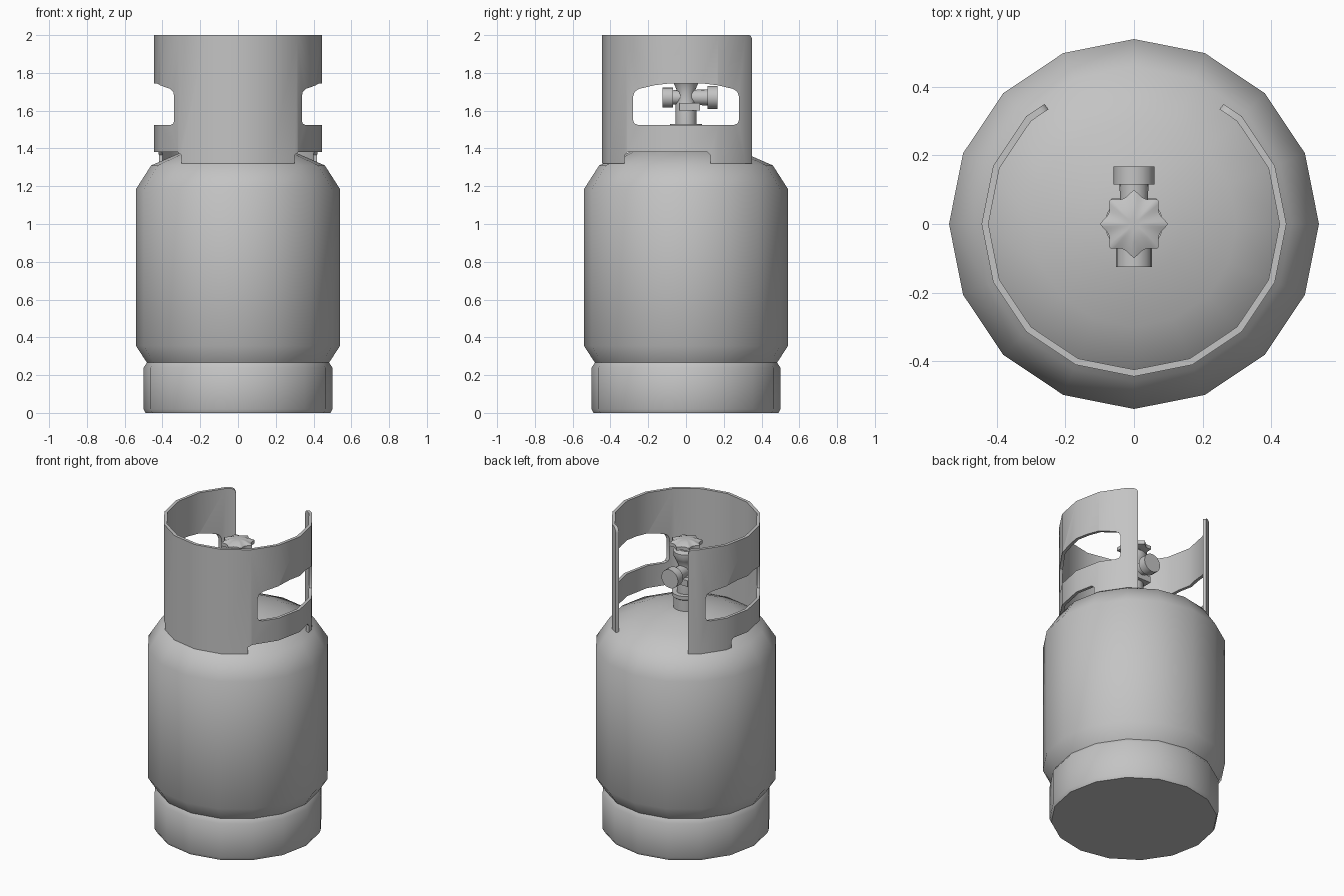
import bpy, bmesh, math
from mathutils import Matrix, Vector

cube = bpy.data.objects.get("Cube")
if cube:
    bpy.data.objects.remove(cube, do_unlink=True)

steel = bpy.data.materials.new("grey_steel")
steel.use_nodes = True
GREY = (0.55, 0.55, 0.55, 1)
steel.diffuse_color = GREY
next(n for n in steel.node_tree.nodes if n.type == 'BSDF_PRINCIPLED').inputs["Base Color"].default_value = GREY


def make_object(name, bm, smooth=None):
    bmesh.ops.recalc_face_normals(bm, faces=bm.faces[:])
    mesh = bpy.data.meshes.new(name)
    bm.to_mesh(mesh)
    bm.free()
    mesh.materials.append(steel)
    obj = bpy.data.objects.new(name, mesh)
    bpy.context.collection.objects.link(obj)
    if smooth:
        smooth_object(obj, smooth)
    return obj


def smooth_object(obj, degrees):
    bpy.ops.object.select_all(action='DESELECT')
    obj.select_set(True)
    bpy.context.view_layer.objects.active = obj
    bpy.ops.object.shade_smooth_by_angle(angle=math.radians(degrees))


def lathe(name, profile, sides=16, shape=lambda a: 1.0, matrix=None, smooth=40):
    """Revolve (radius, height) points; shape scales the radius by angle."""
    bm = bmesh.new()
    angles = [2 * math.pi * i / sides for i in range(sides)]
    rings = [[bm.verts.new((r * shape(a) * math.cos(a), r * shape(a) * math.sin(a), z))
              for a in angles] for r, z in profile]
    for low, high in zip(rings, rings[1:]):
        for i in range(sides):
            j = (i + 1) % sides
            bm.faces.new((low[i], low[j], high[j], high[i]))
    bm.faces.new(rings[0][::-1])
    bm.faces.new(rings[-1])
    if matrix:
        bm.transform(matrix)
    return make_object(name, bm, smooth)


def side_prism(name, outline):
    """Extrude a (y, z) outline right across the model along x."""
    bm = bmesh.new()
    face = bm.faces.new([bm.verts.new((-1, y, z)) for y, z in outline])
    ext = bmesh.ops.extrude_face_region(bm, geom=[face])
    bmesh.ops.translate(bm, vec=(2, 0, 0),
                        verts=[v for v in ext["geom"] if isinstance(v, bmesh.types.BMVert)])
    return make_object(name, bm)


# Foot ring and tank
lathe("foot_ring", [(0.49, 0), (0.5, 0.02), (0.5, 0.24), (0.48, 0.27)])
lathe("tank_body", [(0.48, 0.262), (0.54, 0.355), (0.54, 1.185), (0.46, 1.31),
                    (0.3, 1.38), (0.15, 1.42), (0.05, 1.432)])

# Collar: an open ring of flat panels, with the gap at the back
OUTER, INNER, BASE, TOP = 0.445, 0.425, 1.32, 2.0
corners = [Vector((math.cos(a), math.sin(a)))
           for a in (math.radians(22.5 * k) for k in range(-10, 3))]
right_end = corners[-1].lerp(Vector((math.cos(math.radians(67.5)), math.sin(math.radians(67.5)))), 0.37)
left_end = Vector((-right_end.x, right_end.y))
path = [left_end] + corners + [right_end]

bm = bmesh.new()
sections = [[bm.verts.new((p.x * r, p.y * r, z))
             for r, z in ((INNER, BASE), (OUTER, BASE), (OUTER, TOP), (INNER, TOP))]
            for p in path]
for a, b in zip(sections, sections[1:]):
    for i in range(4):
        j = (i + 1) % 4
        bm.faces.new((a[i], a[j], b[j], b[i]))
bm.faces.new(sections[0])
bm.faces.new(sections[-1][::-1])
top_corners = [bm.edges.get((s[2], s[3])) for s in (sections[0], sections[-1])]
bmesh.ops.bevel(bm, geom=top_corners, offset=0.03, segments=4, profile=0.5, affect='EDGES')
collar = make_object("collar", bm)

# Hand openings and bottom notches go through both sides
half = [(0.255, 1.525), (0.273, 1.532), (0.28, 1.55), (0.28, 1.675),
        (0.272, 1.7), (0.25, 1.715), (0.165, 1.735), (0.08, 1.745)]
opening = half + [(-y, z) for y, z in reversed(half)]
notch = [(-0.325, 1.2), (0.13, 1.2), (0.13, 1.365), (0.115, 1.38),
         (-0.31, 1.38), (-0.325, 1.365)]
for name, outline in (("opening_cutter", opening), ("notch_cutter", notch)):
    cutter = side_prism(name, outline)
    cutter.hide_render = True
    mod = collar.modifiers.new(name, 'BOOLEAN')
    mod.operation = 'DIFFERENCE'
    mod.solver = 'EXACT'
    mod.object = cutter
    bpy.ops.object.select_all(action='DESELECT')
    collar.select_set(True)
    bpy.context.view_layer.objects.active = collar
    bpy.ops.object.modifier_apply(modifier=mod.name)
    bpy.data.objects.remove(cutter, do_unlink=True)
smooth_object(collar, 35)

# Valve: upright stem with base flange and bonnet
lathe("valve_stem", [(0.075, 1.4), (0.075, 1.5), (0.085, 1.507), (0.085, 1.53),
                     (0.055, 1.53), (0.055, 1.64), (0.045, 1.7), (0.065, 1.745),
                     (0.075, 1.765), (0.075, 1.795), (0.042, 1.805), (0.042, 1.84)])

# Valve: cross pipe with a nut at each end, lying along y
lathe("valve_outlets", [(0.053, -0.125), (0.053, -0.07), (0.038, -0.07), (0.042, 0.115),
                        (0.06, 0.115), (0.06, 0.168)],
      matrix=Matrix.Translation((0, 0, 1.67)) @ Matrix.Rotation(-math.pi / 2, 4, 'X'))

# Valve: side lug
bm = bmesh.new()
bmesh.ops.create_cube(bm, size=1, matrix=Matrix.Translation((0, 0.02, 1.62))
                      @ Matrix.Diagonal((0.13, 0.11, 0.04, 1)))
make_object("valve_lug", bm)

# Scalloped hand wheel with eight points
lathe("hand_wheel", [(0.06, 1.822), (0.1, 1.83), (0.1, 1.852), (0.055, 1.868), (0.02, 1.87)],
      sides=64, shape=lambda a: 1 - 0.2 * abs(math.sin(4 * a)))
